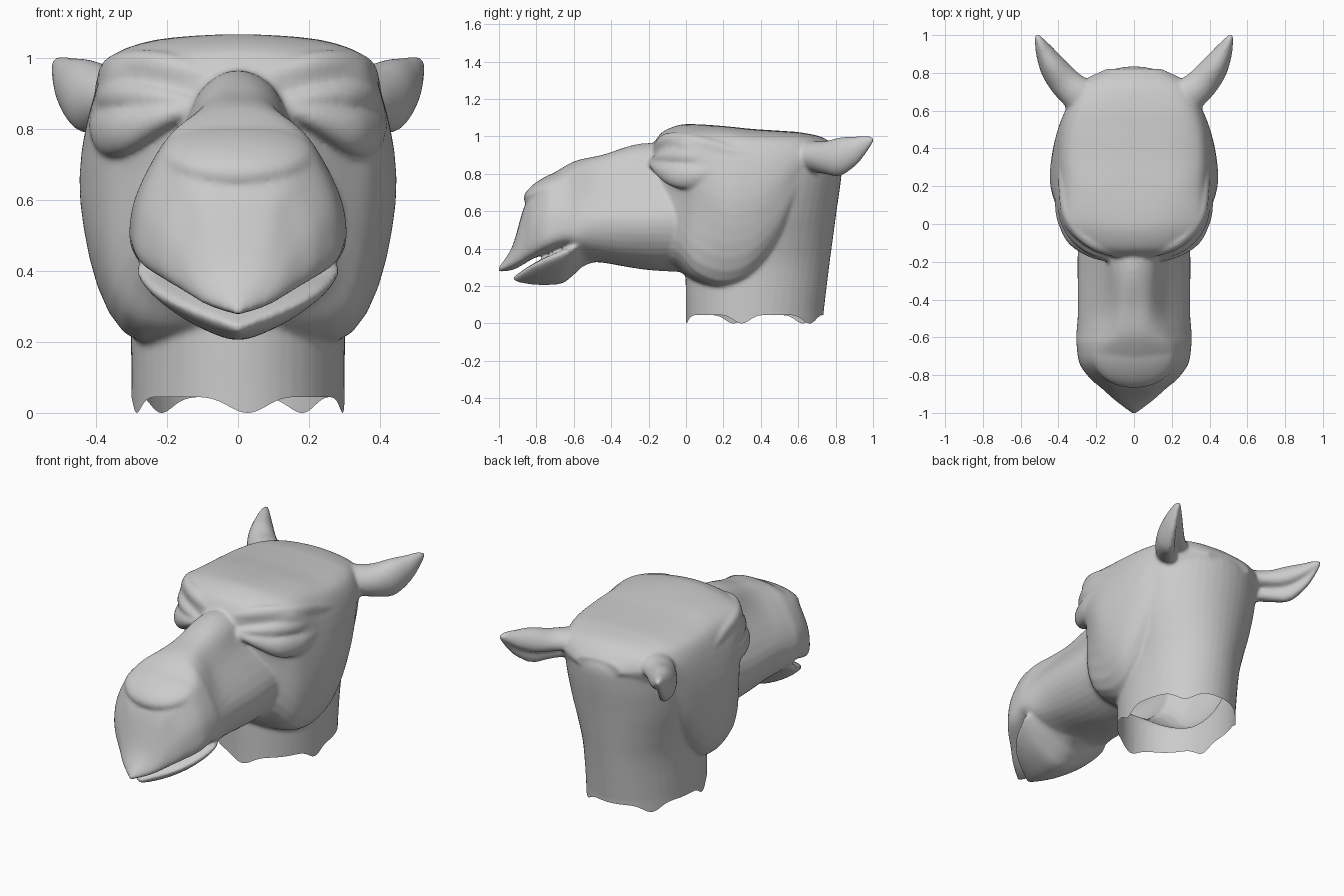
import bpy, bmesh, math
from mathutils import Vector, Matrix

bm = bmesh.new()


def spline(pts, n, closed=False):
    """Catmull-Rom curve through vectors, n samples per span."""
    m, out = len(pts), []
    for i in range(m if closed else m - 1):
        g = (lambda k: pts[k % m]) if closed else (lambda k: pts[min(max(k, 0), m - 1)])
        a, b, c, d = g(i - 1), g(i), g(i + 1), g(i + 2)
        for s in range(n):
            t = s / n
            out.append(0.5 * (2 * b + (c - a) * t + (2 * a - 5 * b + 4 * c - d) * t * t
                              + (3 * b - a - 3 * c + d) * t ** 3))
    return out if closed else out + [pts[-1]]


def loft(rings, n=6):
    """Closed skin through rings of equal point count, smoothed lengthways."""
    cols = [spline([r[k] for r in rings], n) for k in range(len(rings[0]))]
    grid = [[bm.verts.new(c[j]) for c in cols] for j in range(len(cols[0]))]
    m = len(cols)
    for a, b in zip(grid, grid[1:]):
        for k in range(m):
            bm.faces.new((a[k], a[(k + 1) % m], b[(k + 1) % m], b[k]))
    bm.faces.new(grid[0])
    bm.faces.new(grid[-1])


def section(y, zt, x1, z1, x2, z2, x3, z3, x4, z4, zb):
    """Symmetric cross-section from a half profile, top to bottom."""
    half = [(x1, z1), (x2, z2), (x3, z3), (x4, z4)]
    pts = [(0, zt)] + half + [(0, zb)] + [(-x, z) for x, z in reversed(half)]
    return spline([Vector((x, y, z)) for x, z in pts], 5, True)


def fold(side, stations):
    """Fleshy roll along a path; each station is x, y, z, thickness, height."""
    pts = [Vector(s[:3]) for s in stations]
    rings = []
    for i, (p, s) in enumerate(zip(pts, stations)):
        d = pts[min(i + 1, len(pts) - 1)] - pts[max(i - 1, 0)]
        out = Vector((d.y, -d.x, 0)).normalized()
        ring = [p + out * s[3] * math.cos(a) + Vector((0, 0, s[4] * math.sin(a)))
                for a in (math.tau * k / 24 for k in range(24))]
        rings.append([Vector((side * q.x, q.y, q.z)) for q in ring])
    loft(rings, 8)


# skull and cheeks
loft([section(*s) for s in (
    (-.18, .95, .06, .945, .09, .92, .10, .84, .08, .60, .50),
    (-.13, 1.02, .17, 1.0, .23, .95, .20, .78, .18, .42, .32),
    (-.04, 1.06, .25, 1.03, .345, .96, .305, .74, .28, .38, .28),
    (.05, 1.065, .27, 1.04, .385, .95, .385, .66, .32, .28, .23),
    (.20, 1.055, .28, 1.035, .395, .92, .44, .60, .32, .225, .20),
    (.35, 1.04, .28, 1.02, .395, .92, .435, .60, .33, .28, .25),
    (.50, 1.03, .28, 1.01, .38, .92, .40, .70, .32, .46, .43),
    (.62, 1.02, .26, 1.0, .345, .92, .35, .82, .30, .72, .70),
    (.74, .99, .20, .97, .28, .92, .29, .87, .22, .80, .78),
    (.82, .92, .10, .91, .14, .89, .15, .87, .10, .85, .84))])

# muzzle and upper lip
loft([section(*s) for s in (
    (.10, .90, .08, .88, .18, .80, .29, .58, .23, .38, .27),
    (-.20, .965, .095, .92, .16, .80, .298, .56, .22, .37, .285),
    (-.45, .90, .085, .88, .17, .765, .295, .56, .23, .39, .325),
    (-.57, .875, .11, .85, .205, .745, .30, .55, .26, .41, .33),
    (-.64, .845, .15, .815, .235, .72, .30, .56, .265, .43, .405),
    (-.74, .78, .18, .745, .235, .68, .283, .54, .255, .405, .375),
    (-.82, .71, .13, .68, .18, .62, .228, .50, .20, .37, .345),
    (-.87, .61, .09, .59, .13, .53, .168, .43, .15, .34, .315),
    (-.93, .41, .05, .40, .08, .38, .105, .34, .09, .305, .285),
    (-1.005, .295, .005, .295, .008, .29, .01, .285, .008, .28, .275))])

# lower lip and chin
loft([section(y, t, w * .6, t, w * .97, t - (t - b) * .06, w * .9, t - (t - b) * .3,
              w * .5, b + (t - b) * .27, b) for y, w, t, b in (
    (-.42, .20, .43, .345), (-.54, .25, .435, .31), (-.60, .29, .425, .26),
    (-.66, .275, .395, .215), (-.75, .235, .355, .205), (-.84, .15, .305, .21),
    (-.92, .02, .25, .225))])

# nose pad
bmesh.ops.create_uvsphere(bm, u_segments=40, v_segments=24, radius=1, matrix=(
    Matrix.Translation((0, -.715, .73)) @ Matrix.Rotation(math.radians(26), 4, "X")
    @ Matrix.Diagonal((.215, .168, .065, 1))))

# neck, carried below the cut line
loft([[Vector((rx * math.cos(a), (f + b) / 2 + (b - f) / 2 * math.sin(a), z))
       for a in (math.tau * k / 48 for k in range(48))] for z, rx, f, b in (
    (-.1, .30, 0, .72), (.05, .30, 0, .735), (.3, .305, 0, .765), (.45, .33, .03, .785),
    (.6, .365, .06, .805), (.78, .385, .1, .83), (.88, .355, .2, .83), (.96, .22, .3, .78))])

for s in (1, -1):
    # closed eye: lower bag, upper lid, and the brow running back to a tail
    fold(s, ((.12, -.195, .86, .012, .012), (.22, -.145, .828, .035, .04),
             (.31, -.075, .797, .046, .065), (.36, .02, .79, .045, .07),
             (.38, .11, .805, .04, .055), (.395, .20, .84, .02, .02),
             (.405, .36, .84, .008, .008)))
    fold(s, ((.12, -.185, .875, .01, .01), (.22, -.135, .885, .03, .032),
             (.305, -.065, .89, .036, .045), (.355, .02, .89, .036, .045),
             (.38, .11, .88, .025, .03), (.395, .20, .86, .012, .012)))
    fold(s, ((.08, -.16, .94, .02, .03), (.20, -.11, .97, .035, .045),
             (.295, -.035, .975, .036, .045), (.355, .06, .96, .03, .045),
             (.375, .20, .925, .025, .04), (.39, .36, .88, .015, .02)))
    # ear: leaf shape with a hollow facing back and down
    n = Vector((.8, -.6, 0))
    rings = []
    for x, y, z, a, b in ((.22, .62, .89, .08, .11), (.29, .69, .89, .085, .10),
                          (.36, .75, .885, .09, .088), (.425, .83, .89, .105, .075),
                          (.473, .91, .92, .08, .052), (.50, .965, .955, .048, .03),
                          (.517, 1.003, .983, .012, .012)):
        ring = []
        for k in range(32):
            t = math.tau * k / 32
            r = 1 - .65 * math.exp(-((t - 4.0) / .55) ** 2)
            p = Vector((x, y, z)) + n * (b * r * math.sin(t)) + Vector((0, 0, a * r * math.cos(t)))
            ring.append(Vector((s * p.x, p.y, p.z)))
        rings.append(ring)
    loft(rings)

# fuse everything into one smooth skin
bmesh.ops.recalc_face_normals(bm, faces=bm.faces)
me = bpy.data.meshes.new("head")
bm.to_mesh(me)
bm.free()
head = bpy.data.objects.new("head", me)
bpy.context.collection.objects.link(head)
mod = head.modifiers.new("fuse", "REMESH")
mod.mode, mod.voxel_size = "VOXEL", .01
mod = head.modifiers.new("soften", "SMOOTH")
mod.factor, mod.iterations = .5, 9
skin = bpy.data.meshes.new_from_object(head.evaluated_get(bpy.context.evaluated_depsgraph_get()))
head.modifiers.clear()
head.data = skin

# open, ragged lower edge of the neck
bm = bmesh.new()
bm.from_mesh(skin)
bmesh.ops.bisect_plane(bm, geom=bm.verts[:] + bm.edges[:] + bm.faces[:], plane_co=(0, 0, .06),
                       plane_no=(0, 0, 1), clear_inner=True)
for v in bm.verts:
    if v.is_boundary:
        a = math.atan2(v.co.y - .37, v.co.x)
        v.co.z -= .015 + .045 * abs(math.cos(2.5 * a + .6)) ** 8
for f in bm.faces:
    f.smooth = True
bm.to_mesh(skin)
bm.free()
